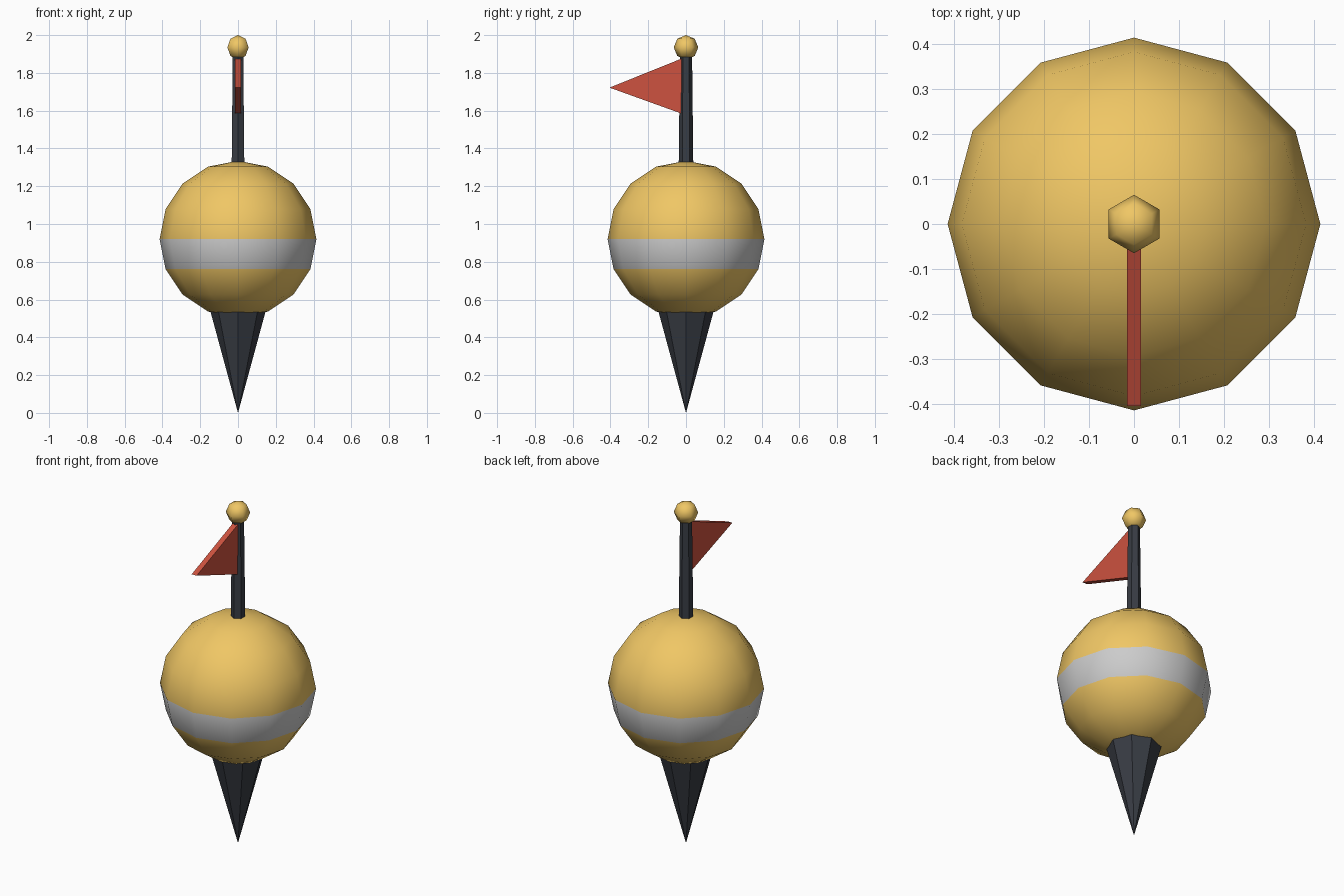
import bpy, bmesh
from math import sin, cos, pi, radians
from mathutils import Vector

if "Cube" in bpy.data.objects:
    bpy.data.objects.remove(bpy.data.objects["Cube"])


def material(name, rgb):
    m = bpy.data.materials.new(name)
    m.diffuse_color = (*rgb, 1)
    m.use_nodes = True
    m.node_tree.nodes["Principled BSDF"].inputs["Base Color"].default_value = m.diffuse_color
    return m


gold = material("gold", (0.87, 0.57, 0.13))
dark = material("dark_slate", (0.04, 0.046, 0.058))
red = material("red", (0.61, 0.085, 0.05))


def finish(name, bm, mat=None, smooth=False):
    bmesh.ops.recalc_face_normals(bm, faces=bm.faces)
    for f in bm.faces:
        f.smooth = smooth
    me = bpy.data.meshes.new(name)
    bm.to_mesh(me)
    bm.free()
    if mat:
        me.materials.append(mat)
    ob = bpy.data.objects.new(name, me)
    bpy.context.collection.objects.link(ob)
    return ob


def lathe(name, profile, n, mat=None, smooth=False, cap=False):
    """Revolve (radius, z) points around z with n sides, first corner on +y."""
    bm = bmesh.new()
    rings = []
    for r, z in profile:
        if r < 1e-5:
            rings.append([bm.verts.new((0, 0, z))] * n)
        else:
            rings.append([bm.verts.new((r * sin(2 * pi * i / n), r * cos(2 * pi * i / n), z))
                          for i in range(n)])
    for a, b in zip(rings, rings[1:]):
        for i in range(n):
            j = (i + 1) % n
            bm.faces.new(list(dict.fromkeys((a[i], a[j], b[j], b[i]))))
    if cap:
        for ring in (rings[0], rings[-1]):
            if ring[0] is not ring[1]:
                bm.faces.new(ring)
    return finish(name, bm, mat, smooth)


def ball_zone(name, radius, zc, rings, first, last, n, mat=None):
    """Smooth zone of a faceted sphere between two of its latitude rings."""
    pts = []
    for k in range(first, last + 1):
        t = radians(-90 + 180 * k / rings)
        pts.append((radius * cos(t), zc + radius * sin(t)))
    ob = lathe(name, pts, n, mat, True)
    # round normals keep the shading continuous across neighbouring zones
    c = Vector((0, 0, zc))
    ob.data.normals_split_custom_set_from_vertices(
        [(v.co - c).normalized() for v in ob.data.vertices])
    return ob


# body: gold ball with a grey band just under its equator
ball_zone("body_lower", 0.415, 0.92, 8, 0, 3, 12, gold)
ball_zone("body_band", 0.415, 0.92, 8, 3, 4, 12)
ball_zone("body_upper", 0.415, 0.92, 8, 4, 8, 12, gold)

# ground spike
lathe("spike", [(0, 0), (0.155, 0.57)], 8, dark, cap=True)

# pole and its knob
lathe("pole", [(0.039, 1.28), (0.032, 1.91)], 6, dark, cap=True)
ball_zone("pole_knob", 0.065, 1.935, 4, 0, 4, 6, gold)

# pennant: thin triangular prism pointing forward
bm = bmesh.new()
outline = [(-0.025, 1.875), (-0.025, 1.585), (-0.405, 1.722)]
face = bm.faces.new([bm.verts.new((-0.016, y, z)) for y, z in outline])
ext = bmesh.ops.extrude_face_region(bm, geom=[face], use_keep_orig=True)
for v in ext["geom"]:
    if isinstance(v, bmesh.types.BMVert):
        v.co.x = 0.016
finish("pennant", bm, red)
